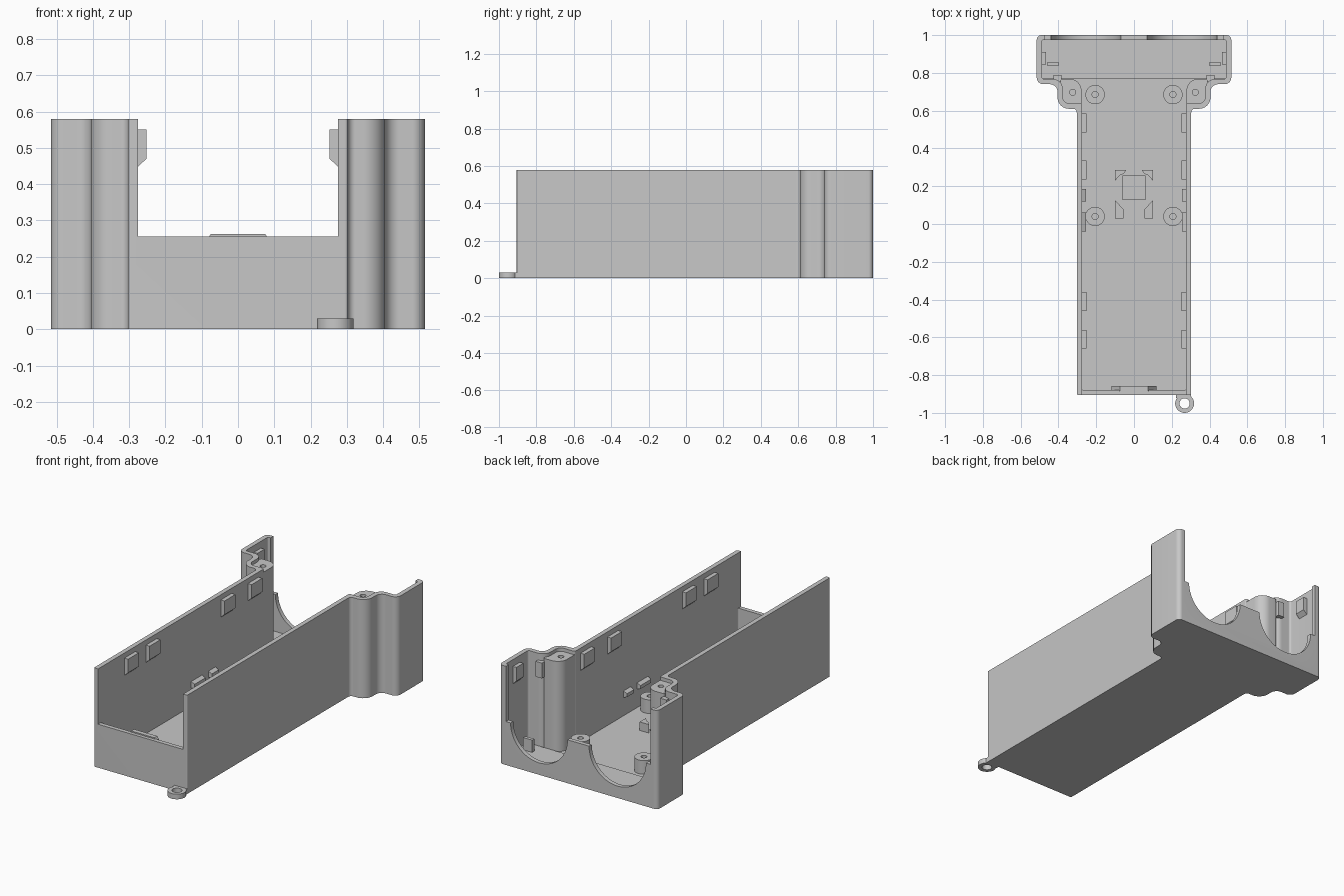
import bpy, bmesh, math
from mathutils import Vector

cube = bpy.data.objects.get("Cube")
if cube:
    bpy.data.objects.remove(cube)

grey = bpy.data.materials.new("plain_grey")
grey.use_nodes = True
grey.diffuse_color = (0.575, 0.575, 0.575, 1)
grey.node_tree.nodes["Principled BSDF"].inputs["Base Color"].default_value = grey.diffuse_color


def select(obj):
    bpy.ops.object.select_all(action='DESELECT')
    obj.select_set(True)
    bpy.context.view_layer.objects.active = obj


def prism(name, pts, lo, hi, axis='z'):
    """Extrude a 2D outline: xy outline along z, or xz outline along y."""
    place = (lambda p, h: (p[0], p[1], h)) if axis == 'z' else (lambda p, h: (p[0], h, p[1]))
    bm = bmesh.new()
    low = [bm.verts.new(place(p, lo)) for p in pts]
    high = [bm.verts.new(place(p, hi)) for p in pts]
    bm.faces.new(low)
    bm.faces.new(high)
    for i in range(len(pts)):
        j = (i + 1) % len(pts)
        bm.faces.new((low[i], low[j], high[j], high[i]))
    bmesh.ops.recalc_face_normals(bm, faces=bm.faces)
    mesh = bpy.data.meshes.new(name)
    bm.to_mesh(mesh)
    bm.free()
    mesh.materials.append(grey)
    obj = bpy.data.objects.new(name, mesh)
    bpy.context.collection.objects.link(obj)
    return obj


def rect(x0, x1, y0, y1):
    return [(x0, y0), (x1, y0), (x1, y1), (x0, y1)]


def circle(x, y, r, n=40):
    return [(x + r * math.cos(math.tau * i / n), y + r * math.sin(math.tau * i / n)) for i in range(n)]


def rounded(corners, steps=8):
    """Round each (x, y, radius) corner with an arc."""
    out = []
    for i, (x, y, r) in enumerate(corners):
        if r == 0:
            out.append((x, y))
            continue
        p = Vector((x, y))
        a = (Vector(corners[i - 1][:2]) - p).normalized()
        b = (Vector(corners[(i + 1) % len(corners)][:2]) - p).normalized()
        half = math.acos(max(-1, min(1, a.dot(b)))) / 2
        centre = p + (a + b).normalized() * (r / math.sin(half))
        u = p + a * (r / math.tan(half)) - centre
        v = p + b * (r / math.tan(half)) - centre
        for k in range(steps + 1):
            d = (u * (1 - k / steps) + v * (k / steps)).normalized() * r
            out.append(tuple(centre + d))
    return out


def mirrored(half):
    return rounded(half + [(-x, y, r) for x, y, r in reversed(half)])


def cut(obj, *cutters):
    for c in cutters:
        c.hide_render = True
        select(obj)
        mod = obj.modifiers.new("cut", 'BOOLEAN')
        mod.operation = 'DIFFERENCE'
        mod.solver = 'EXACT'
        mod.object = c
        bpy.ops.object.modifier_apply(modifier=mod.name)
        bpy.data.objects.remove(c)


def smooth(obj):
    select(obj)
    bpy.ops.object.shade_smooth_by_angle(angle=math.radians(35))


TOP, FLOOR = 0.58, 0.03

# Tray shell: flared outline hollowed by an inset outline
outer = mirrored([(0.303, -0.905, 0.008), (0.303, 0.61, 0.02), (0.405, 0.61, 0.06),
                  (0.405, 0.74, 0.04), (0.515, 0.74, 0.035), (0.515, 1.0, 0.025)])
inner = mirrored([(0.276, -0.88, 0.008), (0.276, 0.638, 0.01), (0.378, 0.638, 0.035),
                  (0.378, 0.767, 0.05), (0.488, 0.767, 0.012), (0.488, 0.975, 0.008)])
shell = prism("tray_shell", outer, 0, TOP)
cut(shell,
    prism("cavity", inner, FLOOR, 1),
    prism("front_opening", rect(-0.276, 0.276, -1, -0.86), 0.255, 1),
    prism("back_opening", rect(-0.47, 0.47, 0.94, 1.1), 0.255, 1),
    prism("left_arch", circle(0.255, 0.255, 0.185, 64), 0.94, 1.1, 'y'),
    prism("right_arch", circle(-0.255, 0.255, 0.185, 64), 0.94, 1.1, 'y'),
    prism("floor_recess", rect(-0.062, 0.062, 0.13, 0.255), 0.022, 0.1))
smooth(shell)

# Raised floor across the wide end
prism("head_floor", rect(-0.495, 0.495, 0.77, 0.98), 0.01, 0.038)

# Lanyard ring at the front corner
ring = prism("lanyard_ring", circle(0.268, -0.95, 0.05), 0, FLOOR)
cut(ring, prism("ring_hole", circle(0.268, -0.95, 0.027), -0.1, 0.1))
smooth(ring)
prism("ring_neck", rect(0.222, 0.303, -0.922, -0.9), 0, FLOOR)

# Catch on the inside of the front wall
prism("front_catch", [(-0.12, 0.2), (0.12, 0.2), (0.075, 0.262), (-0.075, 0.262)], -0.885, -0.858, 'y')

for side, s in (("left", 1), ("right", -1)):
    # Screw pillar filling the flare
    pillar = prism(side + "_screw_pillar", rounded(
        [(s * 0.278, 0.625, 0), (s * 0.385, 0.625, 0.04), (s * 0.39, 0.767, 0.01),
         (s * 0.278, 0.767, 0.06)]), 0.01, 0.56)
    cut(pillar, prism("screw_hole", circle(s * 0.325, 0.697, 0.016, 24), 0.4, 1))
    smooth(pillar)

    # Board standoffs
    for end, y in (("back", 0.685), ("middle", 0.04)):
        post = prism(f"{side}_{end}_standoff", circle(s * 0.206, y, 0.051), 0.01, 0.11)
        cut(post, prism("standoff_hole", circle(s * 0.206, y, 0.016, 24), 0.05, 1))
        smooth(post)

    # Upper wall clips with a sloped underside
    clip = [(s * 0.285, 0.55), (s * 0.252, 0.55), (s * 0.252, 0.47), (s * 0.285, 0.44)]
    for i, y in enumerate((-0.61, -0.41, 0.285, 0.535)):
        prism(f"{side}_wall_clip_{i + 1}", clip, y - 0.05, y + 0.05, 'y')

    # Lower board ledges
    ledge = [(s * 0.285, 0.18), (s * 0.254, 0.165), (s * 0.254, 0.145), (s * 0.285, 0.135)]
    for i, (y0, y1) in enumerate(((-0.04, 0.06), (0.12, 0.185))):
        prism(f"{side}_lower_ledge_{i + 1}", ledge, y0, y1, 'y')

    # Clips and stop bar in the wide end
    prism(side + "_head_clip", [(s * 0.495, 0.54), (s * 0.465, 0.54), (s * 0.465, 0.46),
                                (s * 0.495, 0.43)], 0.845, 0.91, 'y')
    prism(side + "_pillar_clip", rect(s * 0.385, s * 0.425, 0.755, 0.788), 0.45, 0.54)
    prism(side + "_stop_bar", rect(s * 0.4, s * 0.458, 0.837, 0.857), 0.02, 0.11)

    # Corner locators around the floor recess
    prism(side + "_back_locator", [(s * 0.1, 0.287), (s * 0.04, 0.287), (s * 0.055, 0.265),
                                   (s * 0.075, 0.258), (s * 0.1, 0.23)], 0.02, 0.08)
    prism(side + "_front_locator", [(s * 0.1, 0.03), (s * 0.055, 0.03), (s * 0.055, 0.078),
                                    (s * 0.1, 0.125)], 0.02, 0.08)
